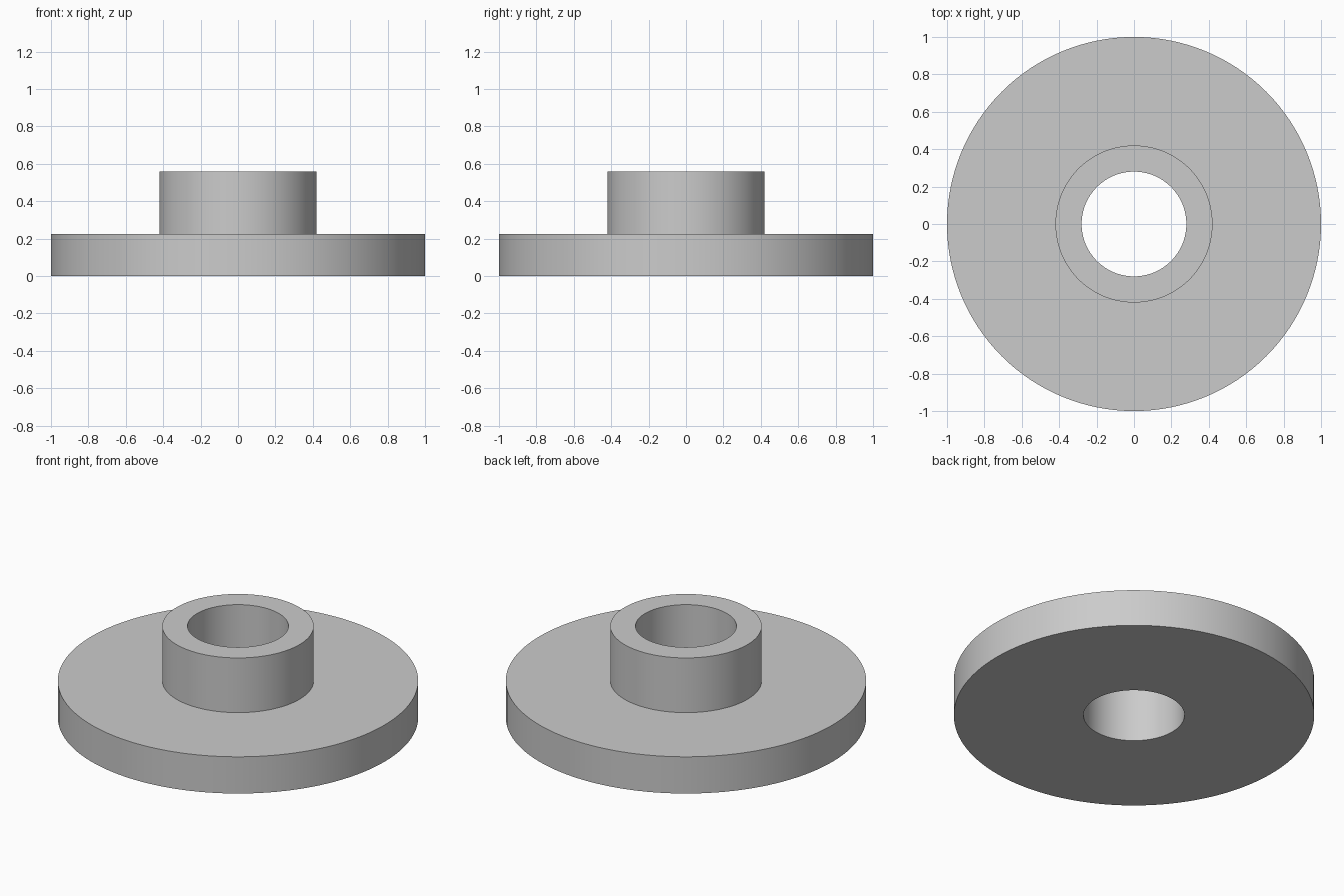
import bpy
import bmesh
from math import cos, sin, tau, radians

SEGMENTS = 128
BORE, HUB, RIM = 0.28, 0.42, 1.0
FLANGE_TOP, HUB_TOP = 0.225, 0.56

cube = bpy.data.objects.get("Cube")
if cube:
    bpy.data.objects.remove(cube, do_unlink=True)

grey = bpy.data.materials.new("plain grey")
grey.use_nodes = True
colour = (0.6, 0.6, 0.6, 1)
grey.diffuse_color = colour
grey.node_tree.nodes["Principled BSDF"].inputs["Base Color"].default_value = colour


def lathe(name, profile, material):
    """Revolve a closed (radius, height) profile around z."""
    bm = bmesh.new()
    rings = [[bm.verts.new((r * cos(tau * i / SEGMENTS), r * sin(tau * i / SEGMENTS), z))
              for i in range(SEGMENTS)] for r, z in profile]
    for k, ring in enumerate(rings):
        above = rings[(k + 1) % len(rings)]
        for i in range(SEGMENTS):
            j = (i + 1) % SEGMENTS
            bm.faces.new((ring[i], ring[j], above[j], above[i]))
    bmesh.ops.recalc_face_normals(bm, faces=bm.faces)
    mesh = bpy.data.meshes.new(name)
    bm.to_mesh(mesh)
    bm.free()
    mesh.materials.append(material)
    obj = bpy.data.objects.new(name, mesh)
    bpy.context.collection.objects.link(obj)
    return obj


# Round flange with a raised hub and a bore straight through both
flange = lathe("flanged_hub", [
    (BORE, 0), (RIM, 0), (RIM, FLANGE_TOP),
    (HUB, FLANGE_TOP), (HUB, HUB_TOP), (BORE, HUB_TOP)], grey)

bpy.ops.object.select_all(action="DESELECT")
flange.select_set(True)
bpy.context.view_layer.objects.active = flange
bpy.ops.object.shade_smooth_by_angle(angle=radians(30))
